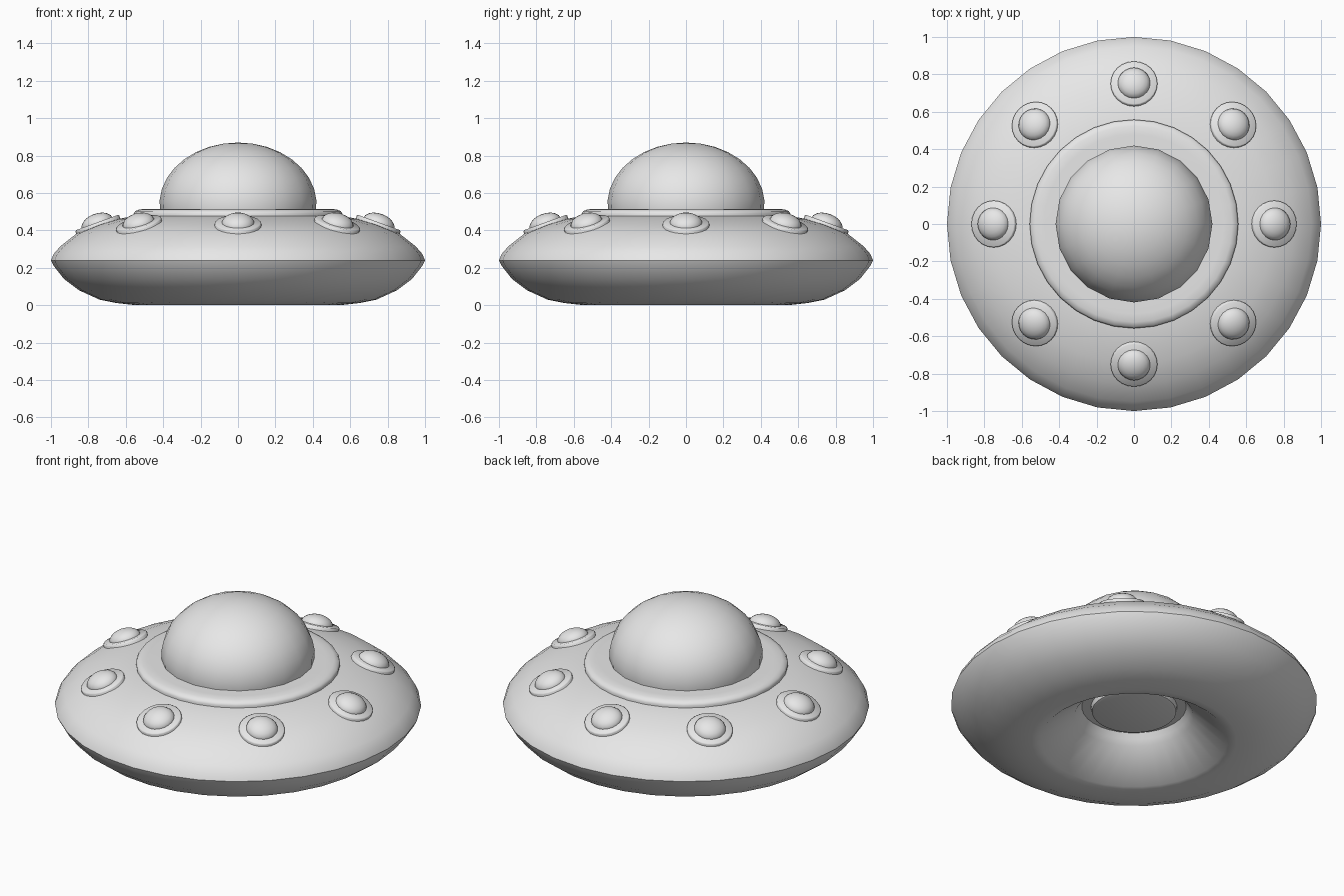
import bpy, bmesh, math
from mathutils import Matrix

if "Cube" in bpy.data.objects:
    bpy.data.objects.remove(bpy.data.objects["Cube"])

grey = bpy.data.materials.new("light grey")
grey.diffuse_color = (0.8, 0.8, 0.8, 1)
grey.use_nodes = True
grey.node_tree.nodes["Principled BSDF"].inputs["Base Color"].default_value = grey.diffuse_color


def lathe(name, profile, segments, matrix=Matrix(), angle=35):
    """Spin an (r, z) profile about the z axis; points with r = 0 become poles."""
    bm = bmesh.new()
    rings = []
    for r, z in profile:
        n = 1 if r == 0 else segments
        rings.append([bm.verts.new((r * math.cos(2 * math.pi * i / segments),
                                    r * math.sin(2 * math.pi * i / segments), z))
                      for i in range(n)])
    for a, b in zip(rings, rings[1:]):
        for i in range(segments):
            j = (i + 1) % segments
            quad = [a[i % len(a)], a[j % len(a)], b[j % len(b)], b[i % len(b)]]
            bm.faces.new(list(dict.fromkeys(quad)))
    bmesh.ops.recalc_face_normals(bm, faces=bm.faces)
    mesh = bpy.data.meshes.new(name)
    bm.to_mesh(mesh)
    bm.free()
    ob = bpy.data.objects.new(name, mesh)
    mesh.materials.append(grey)
    ob.matrix_world = matrix
    bpy.context.collection.objects.link(ob)
    bpy.ops.object.select_all(action='DESELECT')
    ob.select_set(True)
    bpy.context.view_layer.objects.active = ob
    bpy.ops.object.shade_smooth_by_angle(angle=math.radians(angle))
    return ob


def ellipse(r, h, z, start, steps):
    """Profile of a flattened ball from a start angle up to its pole."""
    pts = []
    for i in range(steps):
        t = math.radians(start + (90 - start) * i / steps)
        pts.append((r * math.cos(t), z + h * math.sin(t)))
    return pts + [(0, z + h)]


# saucer hull with the conical recess, groove and hatch underneath
lathe("hull", [(0, 0.18), (0.215, 0.18), (0.23, 0.185), (0.235, 0.215), (0.285, 0.215),
               (0.305, 0.185), (0.325, 0.155), (0.51, 0.005), (0.56, 0.002), (0.65, 0.012),
               (0.74, 0.03), (0.85, 0.08), (0.93, 0.14), (0.985, 0.21), (1.0, 0.24),
               (0.985, 0.275), (0.95, 0.315), (0.86, 0.386), (0.75, 0.431),
               (0.65, 0.46), (0.55, 0.478), (0.35, 0.49), (0, 0.49)], 32, angle=40)

# collar around the dome
lathe("collar", [(0.555, 0.465), (0.558, 0.49), (0.55, 0.503), (0.525, 0.513),
                 (0.48, 0.515), (0.36, 0.515)], 32, angle=50)

# cockpit dome
lathe("dome", ellipse(0.42, 0.33, 0.54, -18, 10), 20)

# eight lamps, each a tilted base disc with a flattened ball
for k in range(8):
    place = (Matrix.Rotation(k * math.pi / 4, 4, 'Z')
             @ Matrix.Translation((0.75, 0, 0.431))
             @ Matrix.Rotation(math.radians(20), 4, 'Y'))
    lathe("lamp_base", [(0.125, -0.03), (0.125, 0.006), (0.119, 0.012), (0, 0.012)],
          24, place, 50)
    lathe("lamp", ellipse(0.088, 0.054, 0.006, -15, 6), 20, place)
